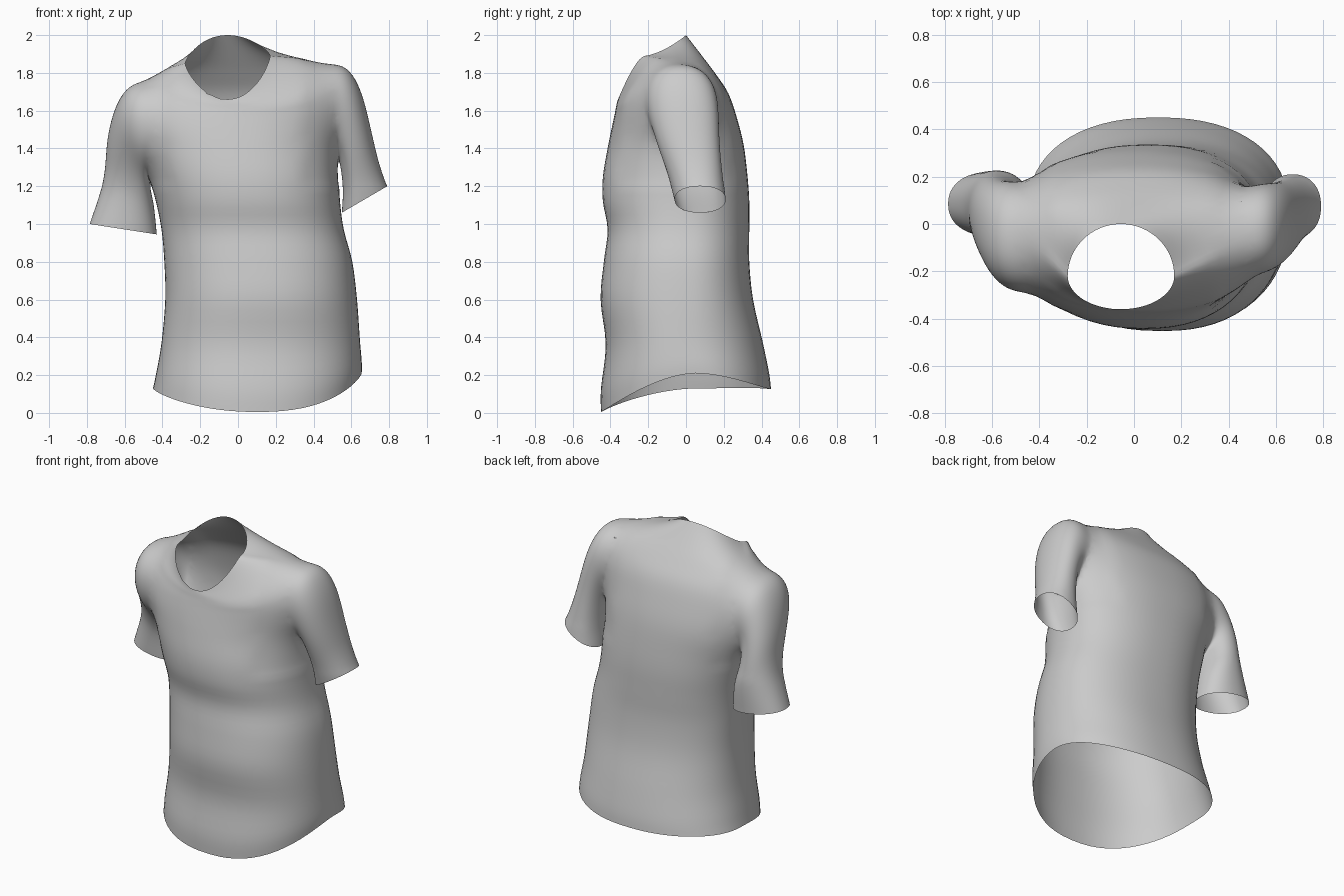
import bpy, bmesh, math
from mathutils import Vector

if "Cube" in bpy.data.objects:
    bpy.data.objects.remove(bpy.data.objects["Cube"])

N = 64


def spline(rows, steps):
    """Catmull-Rom resampling of a table of section parameters."""
    out = []
    last = len(rows) - 1
    for i in range(last):
        p0, p1, p2, p3 = (rows[max(0, min(last, i + k))] for k in (-1, 0, 1, 2))
        for s in range(steps):
            t = s / steps
            out.append([0.5 * (2 * b + (c - a) * t + (2 * a - 5 * b + 4 * c - d) * t * t
                               + (3 * b - a - 3 * c + d) * t ** 3)
                        for a, b, c, d in zip(p0, p1, p2, p3)])
    out.append(list(rows[-1]))
    return out


def power(v, e):
    return math.copysign(abs(v) ** e, v)


def torso_ring(r):
    xl, xr, yf, yb, yc, zf, zb, zl, zr = r
    e = min(1, 0.88 + max(0, 0.9 - (xr - xl)) * 0.3)  # rounder towards the neck
    pts = []
    for i in range(N):
        a = 2 * math.pi * i / N
        c, s = math.cos(a), math.sin(a)
        x = (xl + xr) / 2 + (xr - xl) / 2 * power(c, e)
        y = yc + ((yb - yc) if s > 0 else (yc - yf)) * power(s, e)
        w = abs(s) ** 1.5
        side = zl + (zr - zl) * (c + 1) / 2
        pts.append(Vector((x, y, (zb if s > 0 else zf) * w + side * (1 - w))))
    return pts


def sleeve_ring(r):
    xo, zo, xi, zi, yc, ry = r
    mid = Vector(((xo + xi) / 2, yc, (zo + zi) / 2))
    arm = Vector(((xo - xi) / 2, 0, (zo - zi) / 2))
    return [mid + arm * power(math.cos(a), 0.92) + Vector((0, ry * power(math.sin(a), 0.9), 0))
            for a in (2 * math.pi * i / N for i in range(N))]


cap_centres = []


def loft(name, rings):
    """Closed tube; its fan caps are opened again after the union."""
    bm = bmesh.new()
    vs = [[bm.verts.new(p) for p in ring] for ring in rings]
    for lo, hi in zip(vs, vs[1:]):
        for i in range(N):
            j = (i + 1) % N
            bm.faces.new((lo[i], lo[j], hi[j], hi[i]))
    for ring in (vs[0], vs[-1]):
        centre = sum((v.co for v in ring), Vector()) / N
        cap_centres.append(centre)
        tip = bm.verts.new(centre)
        for i in range(N):
            bm.faces.new((ring[i], ring[(i + 1) % N], tip))
    bmesh.ops.recalc_face_normals(bm, faces=bm.faces)
    me = bpy.data.meshes.new(name)
    bm.to_mesh(me)
    bm.free()
    ob = bpy.data.objects.new(name, me)
    bpy.context.collection.objects.link(ob)
    return ob


# Torso: x left/right, y front/back/middle, z front/back/left/right
torso = [
    (-.45, .655, -.45, .45, .05, .005, .125, .13, .21),
    (-.435, .655, -.45, .44, .03, .13, .21, .2, .27),
    (-.405, .645, -.425, .405, 0, .36, .38, .37, .39),
    (-.385, .63, -.452, .355, 0, .6, .6, .6, .6),
    (-.39, .605, -.435, .335, 0, .8, .8, .8, .8),
    (-.405, .56, -.415, .335, 0, .97, .97, .97, .97),
    (-.435, .54, -.44, .335, 0, 1.12, 1.12, 1.12, 1.12),
    (-.475, .535, -.44, .325, 0, 1.25, 1.26, 1.25, 1.25),
    (-.54, .535, -.415, .305, 0, 1.4, 1.42, 1.39, 1.4),
    (-.58, .56, -.395, .27, -.02, 1.5, 1.56, 1.52, 1.53),
    (-.57, .575, -.38, .225, -.03, 1.57, 1.69, 1.65, 1.69),
    (-.50, .54, -.372, .16, -.05, 1.61, 1.79, 1.755, 1.82),
    (-.38, .37, -.366, .085, -.12, 1.64, 1.89, 1.82, 1.87),
    (-.28, .17, -.36, 0, -.22, 1.66, 2.0, 1.85, 1.89),
]

# Sleeves: outer x,z; inner x,z; y middle, y half-width
right_sleeve = [
    (.42, 1.83, .38, 1.48, -.03, .16),
    (.56, 1.845, .45, 1.46, -.025, .19),
    (.65, 1.715, .50, 1.43, -.01, .185),
    (.705, 1.5, .535, 1.34, .015, .165),
    (.745, 1.33, .555, 1.19, .05, .145),
    (.79, 1.2, .55, 1.06, .075, .135),
]
left_sleeve = [
    (-.42, 1.755, -.36, 1.36, -.07, .22),
    (-.56, 1.745, -.43, 1.32, -.055, .235),
    (-.645, 1.635, -.47, 1.28, -.03, .215),
    (-.695, 1.45, -.465, 1.20, .03, .175),
    (-.71, 1.24, -.445, 1.09, .075, .15),
    (-.785, 1.0, -.43, .945, .085, .135),
]

shirt = loft("shirt", [torso_ring(r) for r in spline(torso, 4)])
bpy.context.view_layer.objects.active = shirt
shirt.select_set(True)

# Merge the sleeves into the torso
for name, rows in (("right_sleeve", right_sleeve), ("left_sleeve", left_sleeve)):
    sleeve = loft(name, [sleeve_ring(r) for r in spline(rows, 6)])
    mod = shirt.modifiers.new(name, 'BOOLEAN')
    mod.operation = 'UNION'
    mod.solver = 'EXACT'
    mod.object = sleeve
    bpy.ops.object.modifier_apply(modifier=mod.name)
    bpy.data.objects.remove(sleeve)

# Open the neck, hem and cuffs, then soften the armhole seams
bm = bmesh.new()
bm.from_mesh(shirt.data)
tips = [v for v in bm.verts if any((v.co - c).length < 0.001 for c in cap_centres)]
bmesh.ops.delete(bm, geom=tips, context='VERTS')
bmesh.ops.remove_doubles(bm, verts=bm.verts, dist=0.006)
seam = [v for v in bm.verts if not v.is_boundary and abs(v.co.x) > .36 and v.co.z > 1.2]
for _ in range(14):
    bmesh.ops.smooth_vert(bm, verts=seam, factor=0.5,
                          use_axis_x=True, use_axis_y=True, use_axis_z=True)
bm.to_mesh(shirt.data)
bm.free()
bpy.ops.object.shade_smooth()
